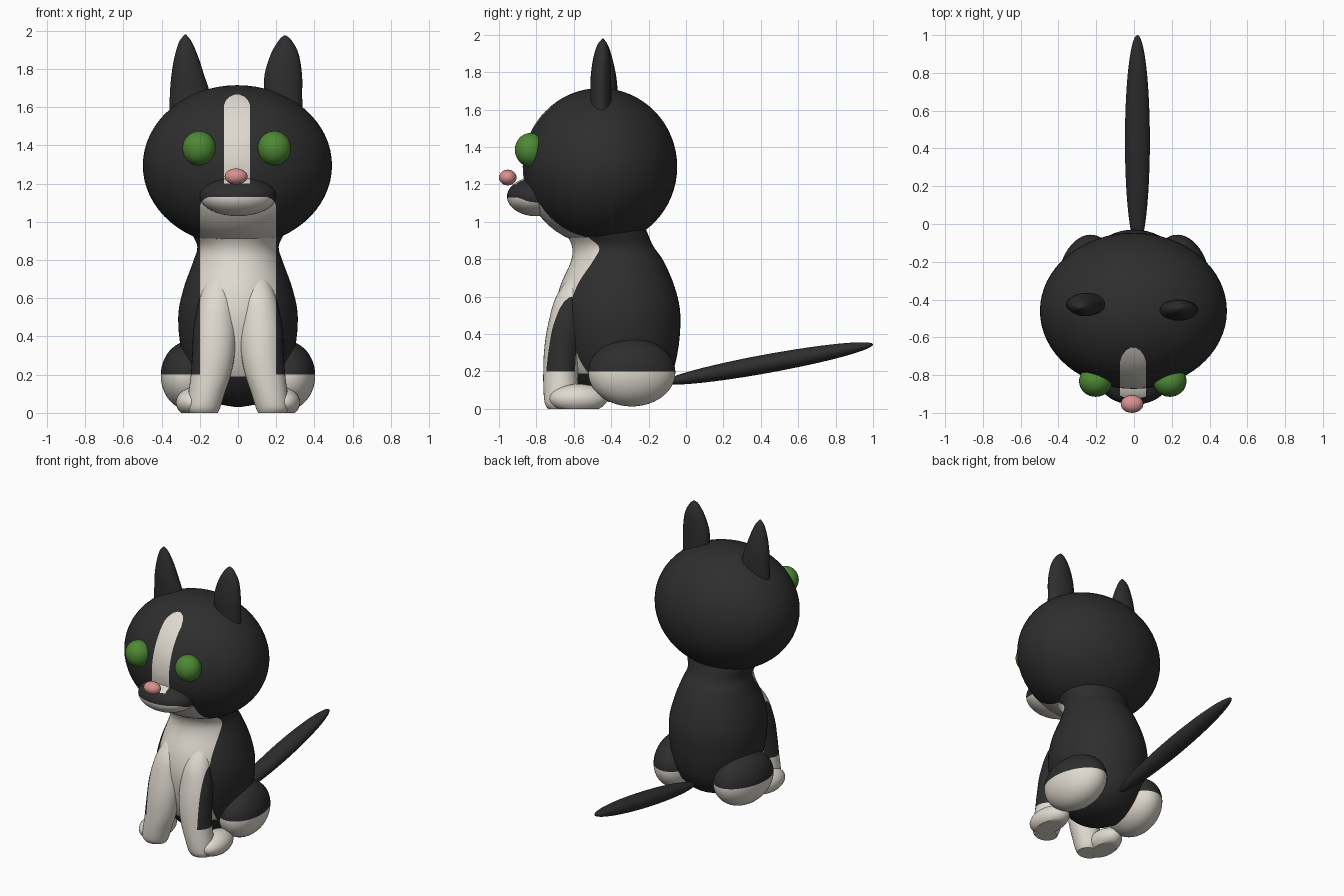
import bpy, bmesh, math
from mathutils import Vector, Matrix, Euler

if "Cube" in bpy.data.objects:
    bpy.data.objects.remove(bpy.data.objects["Cube"])


def material(name, rgb):
    m = bpy.data.materials.new(name)
    m.diffuse_color = (*rgb, 1)
    m.use_nodes = True
    m.node_tree.nodes["Principled BSDF"].inputs["Base Color"].default_value = m.diffuse_color
    return m


BLACK = material("black fur", (0.027, 0.027, 0.027))
WHITE = material("white fur", (0.74, 0.70, 0.63))
GREEN = material("green eye", (0.075, 0.25, 0.035))
PINK = material("pink nose", (0.70, 0.28, 0.28))


def rounded_area(x0, x1, z0, z1, r):
    """Planes bounding a front-facing strip with rounded top corners."""
    planes = [((x0, 0, 0), (-1, 0, 0)), ((x1, 0, 0), (1, 0, 0)),
              ((0, 0, z0), (0, 0, -1)), ((0, 0, z1), (0, 0, 1)),
              ((0, -0.45, 0), (0, 1, 0))]
    for s, cx in ((-1, x0 + r), (1, x1 - r)):
        for deg in (22.5, 45, 67.5):
            a = math.radians(deg)
            n = Vector((s * math.cos(a), 0, math.sin(a)))
            planes.append((Vector((cx, 0, z1 - r)) + n * r, n))
    return planes


STRIPE = rounded_area(-0.073, 0.063, 1.20, 1.665, 0.068)
BIB = rounded_area(-0.2, 0.2, 0.19, 1.13, 0.06)
SOCK = [((0, 0, 0.2), (0, 0, 1))]


def finish(name, bm, mat, areas=()):
    """Cut the mesh along each area's edges, paint the inside white."""
    for area in areas:
        for co, no in area:
            bmesh.ops.bisect_plane(bm, geom=bm.verts[:] + bm.edges[:] + bm.faces[:],
                                   plane_co=co, plane_no=no, dist=1e-5)
    for f in bm.faces:
        c = f.calc_center_median()
        f.material_index = int(any(
            all((c - Vector(co)).dot(Vector(no)) < 0 for co, no in a) for a in areas))
    bmesh.ops.recalc_face_normals(bm, faces=bm.faces[:])
    me = bpy.data.meshes.new(name)
    bm.to_mesh(me)
    bm.free()
    me.materials.append(mat)
    if areas:
        me.materials.append(WHITE)
    ob = bpy.data.objects.new(name, me)
    bpy.context.collection.objects.link(ob)
    bpy.ops.object.select_all(action='DESELECT')
    ob.select_set(True)
    bpy.context.view_layer.objects.active = ob
    bpy.ops.object.shade_smooth_by_angle(angle=math.radians(40))
    return ob


def ellipsoid(name, loc, radii, mat, areas=(), rot=(0, 0, 0), seg=48):
    bm = bmesh.new()
    bmesh.ops.create_uvsphere(bm, u_segments=seg, v_segments=seg // 2, radius=1)
    bm.transform(Matrix.LocRotScale(Vector(loc), Euler(rot), Vector(radii)))
    for v in bm.verts:
        v.co.z = max(v.co.z, 0)          # flat soles on the ground
    return finish(name, bm, mat, areas)


def loft(name, rings, mat, areas=(), seg=40, steps=5):
    """Smooth stack of ellipses; ring = (z, x, y, rx, ry)."""
    p = [Vector(r) for r in rings]
    p = [p[0]] + p + [p[-1]]
    path = []
    for a, b, c, d in zip(p, p[1:], p[2:], p[3:]):
        for i in range(steps):
            t = i / steps
            path.append(b + 0.5 * t * ((c - a) + t * ((2 * a - 5 * b + 4 * c - d)
                                                      + t * (3 * (b - c) + d - a))))
    path.append(p[-1])
    bm = bmesh.new()
    loops = []
    for z, x, y, rx, ry in path:
        rx, ry = max(rx, 0.003), max(ry, 0.003)
        loops.append([bm.verts.new((x + rx * math.cos(k * math.tau / seg),
                                    y + ry * math.sin(k * math.tau / seg), z))
                      for k in range(seg)])
    for lo, hi in zip(loops, loops[1:]):
        for k in range(seg):
            j = (k + 1) % seg
            bm.faces.new((lo[k], lo[j], hi[j], hi[k]))
    bm.faces.new(loops[0][::-1])
    bm.faces.new(loops[-1])
    return finish(name, bm, mat, areas)


# Head and muzzle
ellipsoid("head", (-0.003, -0.46, 1.295), (0.495, 0.413, 0.42), BLACK, [STRIPE, BIB], seg=64)
ellipsoid("muzzle", (0, -0.80, 1.135), (0.2, 0.157, 0.105), BLACK, [STRIPE, BIB])
ellipsoid("nose", (-0.01, -0.953, 1.237), (0.06, 0.047, 0.042), PINK, seg=24)

# Eyes
for side, x in (("left", -0.203), ("right", 0.19)):
    ellipsoid(side + "_eye", (x, -0.832, 1.385), (0.088, 0.083, 0.09), GREEN, seg=32)

# Ears
loft("right_ear", [(1.55, 0.24, -0.455, 0.10, 0.055), (1.65, 0.236, -0.455, 0.10, 0.056),
                   (1.77, 0.237, -0.455, 0.098, 0.055), (1.88, 0.245, -0.45, 0.072, 0.045),
                   (1.95, 0.247, -0.447, 0.033, 0.025), (1.976, 0.246, -0.445, 0.004, 0.004)],
     BLACK, seg=24)
loft("left_ear", [(1.55, -0.25, -0.425, 0.11, 0.06), (1.68, -0.253, -0.425, 0.103, 0.06),
                  (1.77, -0.263, -0.43, 0.085, 0.058), (1.86, -0.27, -0.435, 0.063, 0.045),
                  (1.94, -0.275, -0.44, 0.034, 0.025), (1.98, -0.275, -0.445, 0.004, 0.004)],
     BLACK, seg=24)

# Body and neck: height, front y, back y, half width
profile = [(0.03, -0.36, -0.33, 0.01), (0.06, -0.50, -0.20, 0.14), (0.15, -0.60, -0.095, 0.235),
           (0.3, -0.67, -0.045, 0.292), (0.5, -0.70, -0.03, 0.313), (0.65, -0.675, -0.06, 0.285),
           (0.79, -0.615, -0.12, 0.235), (0.87, -0.61, -0.175, 0.213),
           (0.95, -0.65, -0.21, 0.245), (1.05, -0.70, -0.25, 0.25)]
loft("body", [(z, 0, (f + b) / 2, w, (b - f) / 2) for z, f, b, w in profile],
     BLACK, [BIB], seg=56)

# Legs and feet, mirrored
for side, s in (("left", -1), ("right", 1)):
    loft(side + "_front_leg",
         [(0.72, s * 0.10, -0.56, 0.05, 0.05), (0.6, s * 0.11, -0.61, 0.09, 0.085),
          (0.45, s * 0.12, -0.64, 0.112, 0.098), (0.32, s * 0.127, -0.66, 0.112, 0.098),
          (0.2, s * 0.142, -0.67, 0.105, 0.093), (0.1, s * 0.165, -0.67, 0.095, 0.092),
          (0.03, s * 0.18, -0.67, 0.088, 0.085), (0.0, s * 0.18, -0.67, 0.075, 0.068)],
         BLACK, [BIB, SOCK], seg=32)
    ellipsoid(side + "_thigh", (s * 0.25, -0.29, 0.195), (0.152, 0.235, 0.182),
              BLACK, [SOCK], rot=(0, 0, s * 0.15))
    ellipsoid(side + "_hind_foot", (s * 0.23, -0.575, 0.055), (0.095, 0.155, 0.078),
              WHITE, rot=(0, 0, s * 0.1), seg=32)

# Tail
ellipsoid("tail", (0.018, 0.44, 0.243), (0.066, 0.57, 0.05), BLACK, rot=(0.18, 0, 0))
